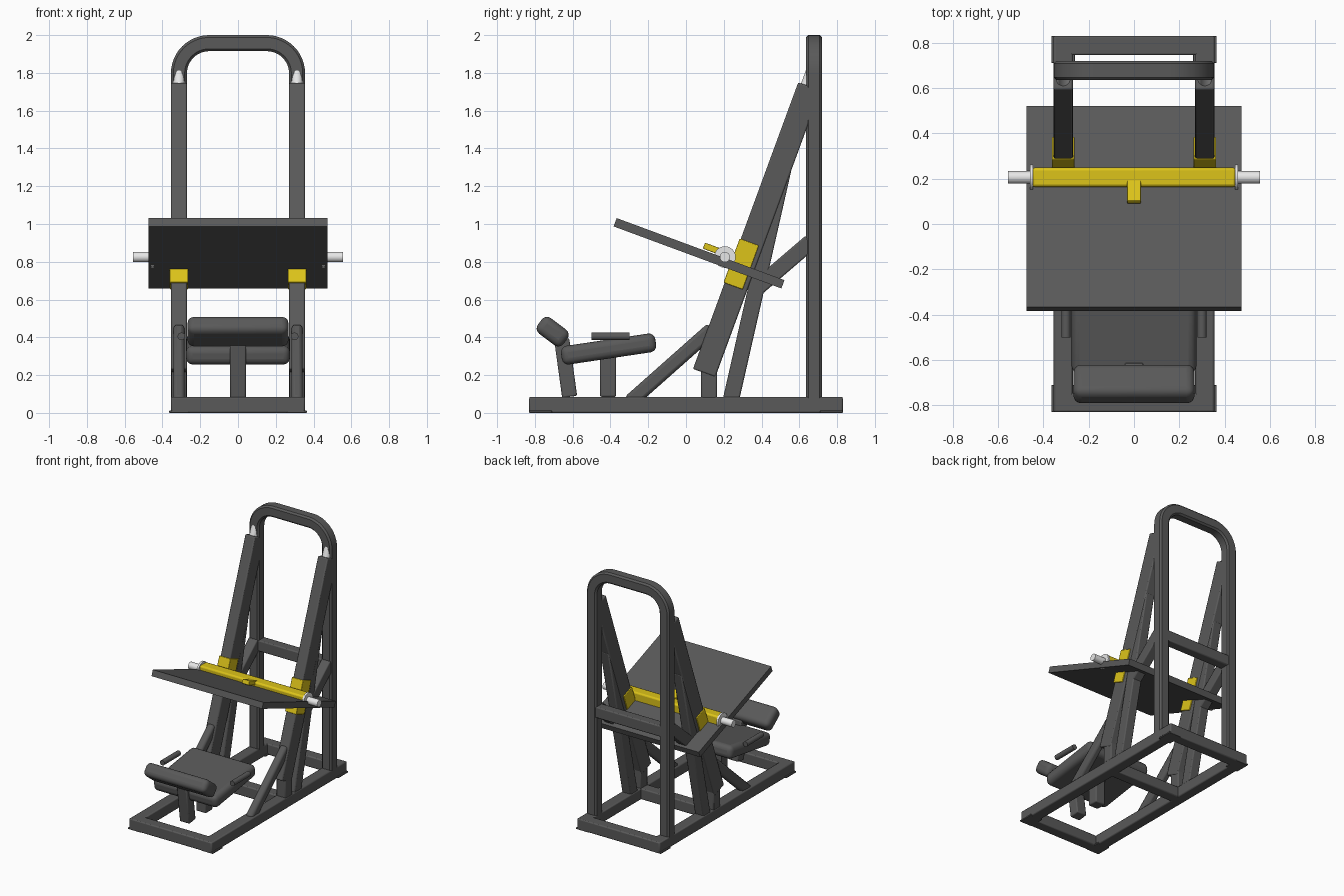
import bpy, bmesh, math
from mathutils import Matrix, Vector

if "Cube" in bpy.data.objects:
    bpy.data.objects.remove(bpy.data.objects["Cube"])


def material(name, rgb):
    m = bpy.data.materials.new(name)
    m.diffuse_color = (*rgb, 1)
    m.use_nodes = True
    m.node_tree.nodes["Principled BSDF"].inputs["Base Color"].default_value = m.diffuse_color
    return m


GREY = material("dark grey", (0.1, 0.1, 0.1))
YELLOW = material("yellow", (0.72, 0.55, 0.01))
STEEL = material("light steel", (0.8, 0.8, 0.8))


def finish(name, bm, mat, bevel=0, segments=2, mirror=False):
    bmesh.ops.recalc_face_normals(bm, faces=bm.faces)
    me = bpy.data.meshes.new(name)
    bm.to_mesh(me)
    bm.free()
    me.materials.append(mat)
    ob = bpy.data.objects.new(name, me)
    bpy.context.collection.objects.link(ob)
    bpy.context.view_layer.objects.active = ob
    ob.select_set(True)
    bpy.ops.object.shade_smooth_by_angle(angle=math.radians(35))
    ob.select_set(False)
    if bevel:
        b = ob.modifiers.new("bevel", 'BEVEL')
        b.width, b.segments = bevel, segments
        b.limit_method = 'ANGLE'
    if mirror:
        ob.modifiers.new("mirror", 'MIRROR')
    return ob


def box(name, centre, size, mat=GREY, tilt=0, bevel=0.008, segments=2, mirror=False):
    """Box tilted about the x axis (degrees, positive lifts the rear)."""
    bm = bmesh.new()
    m = (Matrix.Translation(centre) @ Matrix.Rotation(math.radians(tilt), 4, 'X')
         @ Matrix.Diagonal((*size, 1)))
    bmesh.ops.create_cube(bm, size=1, matrix=m)
    return finish(name, bm, mat, bevel, segments, mirror)


def beam(name, a, b, depth, x=0.0, width=0.085, mat=GREY, bevel=0.008):
    """Tube between two (y, z) points, mirrored when off centre."""
    a, b = Vector(a), Vector(b)
    c, d = (a + b) / 2, b - a
    return box(name, (x, c.x, c.y), (width, d.length, depth), mat,
               math.degrees(math.atan2(d.y, d.x)), bevel, mirror=x != 0)


def rod(name, a, b, r, mat, mirror=False, sides=24):
    a, b = Vector(a), Vector(b)
    d = b - a
    bm = bmesh.new()
    m = Matrix.Translation((a + b) / 2) @ d.to_track_quat('Z', 'Y').to_matrix().to_4x4()
    bmesh.ops.create_cone(bm, cap_ends=True, segments=sides, radius1=r, radius2=r,
                          depth=d.length, matrix=m)
    return finish(name, bm, mat, mirror=mirror)


T = 0.085    # tube size
X = 0.3125   # side tube centre

# Base frame on the floor
box("base_side_rail", (X, 0, T / 2), (T, 1.66, T), mirror=True)
for label, y in (("front", -0.7875), ("middle", 0.1225), ("rear", 0.7875)):
    box("base_%s_crossbar" % label, (0, y, T / 2), (0.64, T, T))
for label, y in (("front", -0.77), ("rear", 0.77)):
    box(label + "_foot", (X, y, 0.006), (0.105, 0.12, 0.012), bevel=0.003, mirror=True)

# Rear hoop: square tube swept along an arch
R, top, half = 0.16, 1.9575, X
path = [(half, T - 0.01, 0)]
for i in range(13):
    t = math.pi / 2 * i / 12
    path.append((half - R + R * math.cos(t), top - R + R * math.sin(t), t))
path += [(-x, z, math.pi - t) for x, z, t in reversed(path)]
h, c = T / 2, 0.03
section = [(h, c), (c, h), (-c, h), (-h, c), (-h, -c), (-c, -h), (c, -h), (h, -c)]
bm = bmesh.new()
rings = [[bm.verts.new((x + u * math.cos(t), 0.6775 + v, z + u * math.sin(t)))
          for u, v in section] for x, z, t in path]
for r0, r1 in zip(rings, rings[1:]):
    for i in range(8):
        j = (i + 1) % 8
        bm.faces.new((r0[i], r0[j], r1[j], r1[i]))
bm.faces.new(rings[0])
bm.faces.new(rings[-1])
finish("rear_hoop", bm, GREY)
box("hoop_crossbar", (0, 0.6775, 0.885), (0.58, 0.075, T))

# Inclined guide rails and their supports
axis = Vector((0.345, 0.939)).normalized()
perp = Vector((axis.y, -axis.x))
foot = Vector((0.037, 0.233))            # lower front corner of the rail
L = 1.616
mid = foot + perp * 0.063
beam("guide_rail", mid, mid + axis * L, 0.126, X, T)
beam("rail_short_post", (0.1225, T - 0.01), (0.1225, 0.32), T, X, 0.08)
beam("rail_rear_strut", (0.236, 0.06), (0.515, 1.29), 0.086, X, 0.075)
beam("front_brace", (-0.30, 0.055), (0.14, 0.445), 0.077, X, 0.058, bevel=0.018)
beam("rear_brace", (0.36, 0.648), (0.66, 0.905), T, X, 0.075)
p = foot + perp * 0.046
q0, q1 = p + axis * (L - 0.1), p + axis * (L + 0.10)
rod("guide_rod", (X, *q0), (X, *q1), 0.03, STEEL, mirror=True)

# Sliding carriage: collars, platform, bar and weight pegs
s = foot + axis * 0.485 + perp * 0.048
beam("carriage_collar", s, s + axis * 0.248, 0.108, X, 0.098, YELLOW, 0.004)
box("foot_platform", (0, 0.069, 0.845), (0.95, 0.947, 0.047), tilt=-20.3, bevel=0)
box("carriage_bar", (0, 0.206, 0.825), (0.90, T, T), YELLOW, bevel=0.012)
box("bar_tab", (0, 0.142, 0.868), (0.06, 0.10, 0.034), YELLOW, tilt=-20.3, bevel=0.004)
rod("peg_flange", (0.445, 0.206, 0.825), (0.46, 0.206, 0.825), 0.057, STEEL, True, 32)
rod("weight_peg", (0.45, 0.206, 0.825), (0.555, 0.206, 0.825), 0.027, STEEL, True)

# Padded seat, end pad, their posts and the hand grips
box("seat_pad", (0, -0.41, 0.338), (0.55, 0.505, 0.1), tilt=8.5, bevel=0.035, segments=4)
box("end_pad", (0, -0.706, 0.43), (0.535, 0.17, 0.103), tilt=-37, bevel=0.035, segments=4)
beam("seat_post", (-0.4125, T), (-0.4125, 0.32), T)
beam("end_pad_post", (-0.616, T), (-0.658, 0.39), 0.08)
rod("hand_grip", (0.30, -0.5, 0.405), (0.30, -0.3, 0.405), 0.02, GREY, True)
